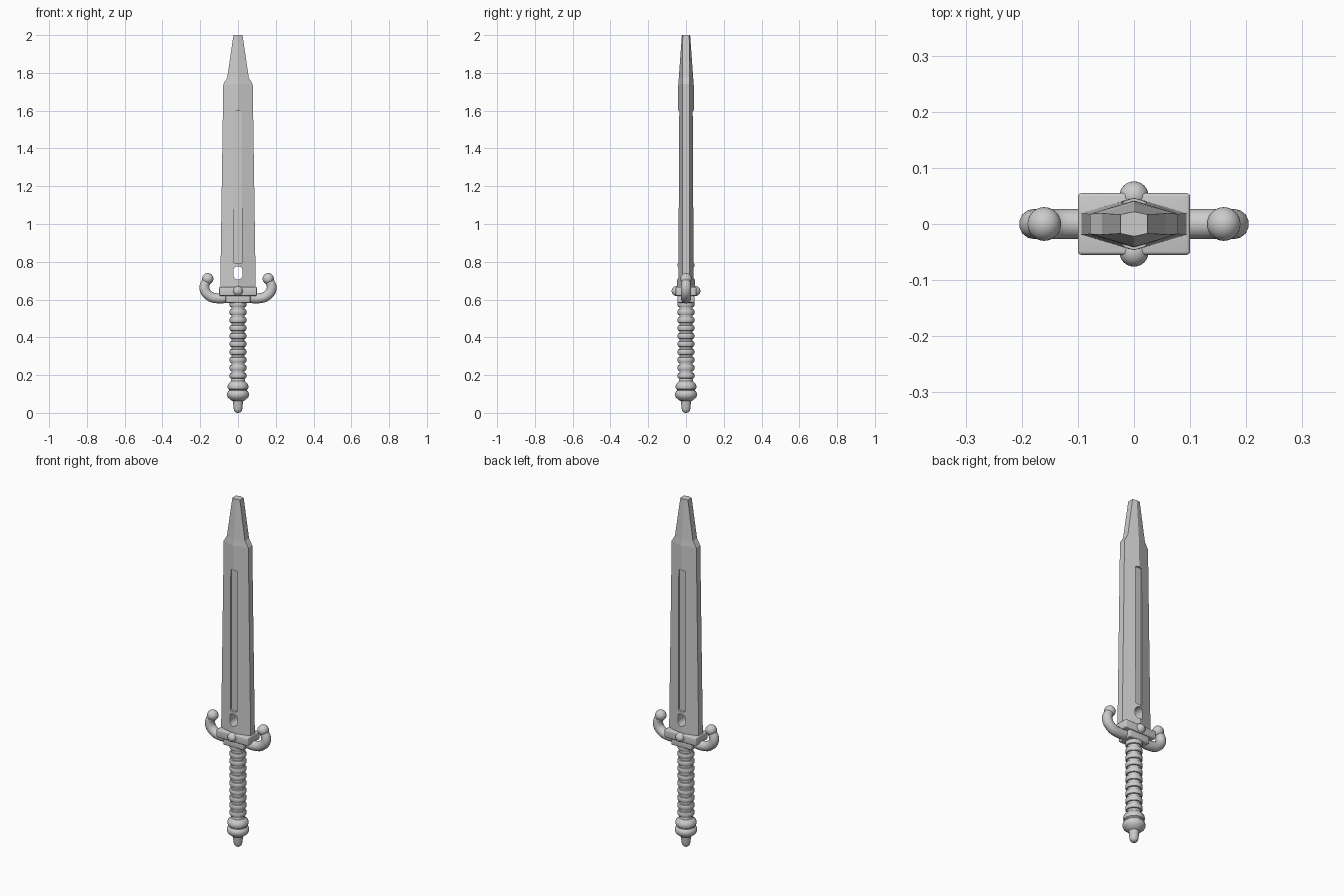
import bpy, bmesh, math
from mathutils import Vector

if "Cube" in bpy.data.objects:
    bpy.data.objects.remove(bpy.data.objects["Cube"], do_unlink=True)

steel = bpy.data.materials.new("grey_steel")
steel.use_nodes = True
GREY = (0.6, 0.6, 0.6, 1)
steel.diffuse_color = GREY
steel.node_tree.nodes["Principled BSDF"].inputs["Base Color"].default_value = GREY


def add_mesh(name, bm):
    bmesh.ops.recalc_face_normals(bm, faces=bm.faces)
    mesh = bpy.data.meshes.new(name)
    bm.to_mesh(mesh)
    bm.free()
    mesh.materials.append(steel)
    obj = bpy.data.objects.new(name, mesh)
    bpy.context.collection.objects.link(obj)
    return obj


def activate(obj):
    bpy.ops.object.select_all(action="DESELECT")
    obj.select_set(True)
    bpy.context.view_layer.objects.active = obj


def smooth(obj, angle=35):
    activate(obj)
    bpy.ops.object.shade_smooth_by_angle(angle=math.radians(angle))


def loft(name, rings):
    """Bridge equal-sized rings of points and cap both ends."""
    bm = bmesh.new()
    loops = [[bm.verts.new(p) for p in ring] for ring in rings]
    n = len(loops[0])
    for a, b in zip(loops, loops[1:]):
        for i in range(n):
            j = (i + 1) % n
            bm.faces.new((a[i], a[j], b[j], b[i]))
    bm.faces.new(loops[0])
    bm.faces.new(loops[-1])
    return add_mesh(name, bm)


def lathe(name, profile, steps=32):
    turns = [2 * math.pi * i / steps for i in range(steps)]
    obj = loft(name, [[(r * math.cos(t), r * math.sin(t), z) for t in turns]
                      for r, z in profile])
    smooth(obj)
    return obj


def block(name, size, z, bevel):
    bm = bmesh.new()
    bmesh.ops.create_cube(bm, size=1)
    bmesh.ops.scale(bm, vec=size, verts=bm.verts)
    bmesh.ops.translate(bm, vec=(0, 0, z), verts=bm.verts)
    bmesh.ops.bevel(bm, geom=bm.edges[:], offset=bevel, segments=3,
                    profile=0.5, affect="EDGES")
    obj = add_mesh(name, bm)
    smooth(obj)
    return obj


def ball(name, radius, place):
    bm = bmesh.new()
    bmesh.ops.create_uvsphere(bm, u_segments=24, v_segments=16, radius=radius)
    bmesh.ops.translate(bm, vec=place, verts=bm.verts)
    obj = add_mesh(name, bm)
    smooth(obj, 60)
    return obj


def slot_cutter(low, high, half, corner, y0, y1):
    """Upright rounded slot running from y0 to y1."""
    outline = []
    for cx, cz, start in ((1, 1, 0), (-1, 1, 90), (-1, -1, 180), (1, -1, 270)):
        x = cx * (half - corner)
        z = high - corner if cz > 0 else low + corner
        for k in range(7):
            t = math.radians(start + k * 14.5 + 1.5)
            outline.append((x + corner * math.cos(t), z + corner * math.sin(t)))
    return loft("cutter", [[(x, y, z) for x, z in outline] for y in (y0, y1)])


# Blade: six-sided sections (height, half width, edge half depth, ridge half depth)
sections = [(0.65, 0.094, 0.019, 0.047), (1.74, 0.078, 0.018, 0.041),
            (1.775, 0.057, 0.019, 0.038), (2.0, 0.024, 0.017, 0.022)]
blade = loft("blade", [[(w, -e, z), (w, e, z), (0, r, z),
                        (-w, e, z), (-w, -e, z), (0, -r, z)]
                       for z, w, e, r in sections])

# Fullers on both faces and the through hole above the guard
for cutter in (slot_cutter(0.79, 1.6, 0.021, 0.008, -0.1, -0.030),
               slot_cutter(0.79, 1.6, 0.021, 0.008, 0.030, 0.1),
               slot_cutter(0.706, 0.776, 0.025, 0.0249, -0.1, 0.1)):
    cutter.hide_render = True
    activate(blade)
    mod = blade.modifiers.new("cut", "BOOLEAN")
    mod.operation, mod.solver, mod.object = "DIFFERENCE", "EXACT", cutter
    bpy.ops.object.modifier_apply(modifier=mod.name)
    bpy.data.objects.remove(cutter, do_unlink=True)

# Guard blocks
block("guard_block", (0.2, 0.11, 0.046), 0.643, 0.006)
block("guard_underside", (0.13, 0.09, 0.044), 0.605, 0.006)

# Rivets, curled guard arms and their end balls
for side, label in ((-1, "right"), (1, "left")):
    face = "front" if side < 0 else "back"
    ball(face + "_rivet", 0.026, (0, side * 0.05, 0.645))
    curve = bpy.data.curves.new("arm_path", "CURVE")
    curve.dimensions = "3D"
    curve.bevel_depth, curve.bevel_resolution = 0.027, 5
    curve.use_fill_caps = True
    path = [(0.04, 0.613), (0.105, 0.606), (0.152, 0.62), (0.178, 0.66), (0.16, 0.71)]
    spline = curve.splines.new("BEZIER")
    spline.bezier_points.add(len(path) - 1)
    for point, (x, z) in zip(spline.bezier_points, path):
        point.co = Vector((side * x, 0, z))
        point.handle_left_type = point.handle_right_type = "AUTO"
        point.radius = 0.85 if z > 0.7 else 1
    curve.materials.append(steel)
    arm = bpy.data.objects.new(label + "_guard_arm", curve)
    bpy.context.collection.objects.link(arm)
    activate(arm)
    bpy.ops.object.convert(target="MESH")
    smooth(bpy.context.view_layer.objects.active, 50)
    ball(label + "_guard_ball", 0.03, (side * 0.16, 0, 0.71))

# Ribbed grip
RIBS, LOW, HIGH = 10, 0.17, 0.59
pitch = (HIGH - LOW) / RIBS
rib = [(0.035, 0), (0.035, 0.28), (0.041, 0.32), (0.044, 0.45),
       (0.044, 0.83), (0.041, 0.96)]
lathe("grip", [(r, LOW + pitch * (i + f)) for i in range(RIBS) for r, f in rib])

# Pommel with two collars and a rounded end
lathe("pommel", [(0.004, 0.0), (0.013, 0.003), (0.02, 0.011), (0.023, 0.022),
                 (0.027, 0.062), (0.036, 0.066), (0.054, 0.082), (0.058, 0.092),
                 (0.058, 0.104), (0.053, 0.114), (0.047, 0.118), (0.047, 0.122),
                 (0.053, 0.127), (0.056, 0.139), (0.053, 0.151), (0.045, 0.16),
                 (0.037, 0.168), (0.035, 0.18)])
